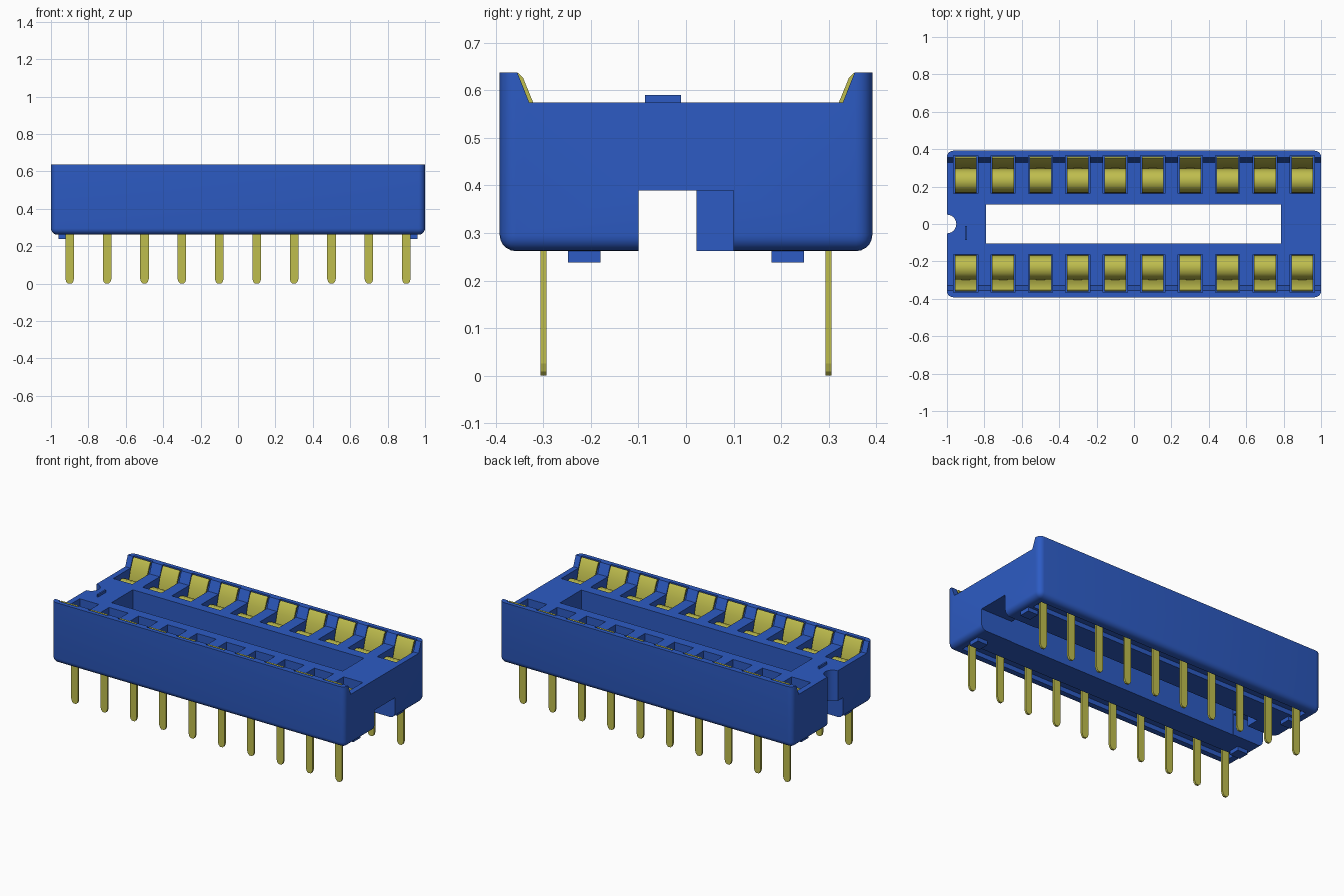
import bpy
import bmesh
from mathutils import Matrix, Vector

if "Cube" in bpy.data.objects:
    bpy.data.objects.remove(bpy.data.objects["Cube"], do_unlink=True)

PIN_X = [-0.9 + 0.2 * i for i in range(10)]
DECK, BASE, LIP = 0.575, 0.262, 0.638
HALF_W = 0.392


def material(name, rgb):
    mat = bpy.data.materials.new(name)
    mat.use_nodes = True
    color = (*rgb, 1.0)
    mat.diffuse_color = color
    mat.node_tree.nodes["Principled BSDF"].inputs["Base Color"].default_value = color
    return mat


blue = material("blue plastic", (0.026, 0.105, 0.55))
gold = material("gold metal", (0.52, 0.51, 0.075))


def add_object(name, bm, mat=None):
    bmesh.ops.recalc_face_normals(bm, faces=bm.faces)
    mesh = bpy.data.meshes.new(name)
    bm.to_mesh(mesh)
    bm.free()
    obj = bpy.data.objects.new(name, mesh)
    bpy.context.collection.objects.link(obj)
    if mat:
        mesh.materials.append(mat)
    return obj


def box(bm, x0, x1, y0, y1, z0, z1):
    size = Vector((x1 - x0, y1 - y0, z1 - z0))
    mid = Vector((x0 + x1, y0 + y1, z0 + z1)) / 2
    bmesh.ops.create_cube(bm, size=1, matrix=Matrix.Translation(mid) @ Matrix.Diagonal(size).to_4x4())


def prism(bm, points, offset):
    """Extrude a closed outline along an offset."""
    face = bm.faces.new([bm.verts.new(p) for p in points])
    ext = bmesh.ops.extrude_face_region(bm, geom=[face])
    bmesh.ops.translate(bm, vec=offset, verts=[g for g in ext["geom"] if isinstance(g, bmesh.types.BMVert)])


def strip(bm, path, x, half):
    """Sheet following a (y, z) path, centred on x."""
    rows = [[bm.verts.new((x + s * half, y, z)) for s in (-1, 1)] for y, z in path]
    for a, b in zip(rows, rows[1:]):
        bm.faces.new((a[0], a[1], b[1], b[0]))


def smooth(obj, angle=0.6):
    bpy.ops.object.select_all(action="DESELECT")
    obj.select_set(True)
    bpy.context.view_layer.objects.active = obj
    bpy.ops.object.shade_smooth_by_angle(angle=angle)


def bake(obj):
    """Replace the mesh with its modified result."""
    deps = bpy.context.evaluated_depsgraph_get()
    mesh = bpy.data.meshes.new_from_object(obj.evaluated_get(deps))
    obj.modifiers.clear()
    obj.data = mesh


def cut(obj, bm):
    cutter = add_object("cutter", bm)
    cutter.hide_render = True
    mod = obj.modifiers.new("cut", "BOOLEAN")
    mod.operation = "DIFFERENCE"
    mod.solver = "EXACT"
    mod.object = cutter
    bake(obj)
    bpy.data.objects.remove(cutter, do_unlink=True)


def cut_box(obj, *extents):
    bm = bmesh.new()
    box(bm, *extents)
    cut(obj, bm)


# Socket body: deck with a raised lip along both long sides
half = [(0.33, DECK), (0.355, LIP), (HALF_W, LIP), (HALF_W, BASE)]
outline = half + [(-y, z) for y, z in reversed(half)]
bm = bmesh.new()
prism(bm, [(-1, y, z) for y, z in outline], (2, 0, 0))
rounded = []
for e in bm.edges:
    a, b = (v.co for v in e.verts)
    outer = abs(a.y) > 0.39 and abs(a.y - b.y) < 0.001
    low = max(a.z, b.z) < BASE + 0.01
    upright = abs(a.z - b.z) > 0.2
    if low or (outer and upright):
        rounded.append(e)
bmesh.ops.bevel(bm, geom=rounded, offset=0.034, segments=5, profile=0.5, affect="EDGES")
body = add_object("socket_body", bm, blue)

# Centre opening and channel under the ends, leaving a key block at one end
cut_box(body, -0.79, 0.786, -0.103, 0.104, 0.1, 0.8)
cut_box(body, -1.1, 1.1, -0.1, 0.022, 0.1, 0.389)
cut_box(body, -0.75, 1.1, -0.05, 0.1, 0.1, 0.389)

# Orientation notch
bm = bmesh.new()
bmesh.ops.create_cone(bm, cap_ends=True, segments=32, radius1=0.05, radius2=0.05, depth=1.2,
                      matrix=Matrix.Translation((-1, 0, 0.5)))
cut(body, bm)

# Contact pockets and shallow underside grooves
bm = bmesh.new()
for side in (-1, 1):
    for x in PIN_X:
        y0, y1 = sorted((side * 0.163, side * 0.367))
        box(bm, x - 0.065, x + 0.065, y0, y1, 0.42, 0.8)
    y0, y1 = sorted((side * 0.265, side * 0.335))
    box(bm, -0.94, 0.94, y0, y1, 0.2, 0.29)
cut(body, bm)
smooth(body)

# Stand-off feet
bm = bmesh.new()
for sx in (-1, 1):
    for sy in (-1, 1):
        x0, x1 = sorted((sx * 0.89, sx * 0.96))
        y0, y1 = sorted((sy * 0.18, sy * 0.248))
        box(bm, x0, x1, y0, y1, 0.238, 0.275)
add_object("standoff_feet", bm, blue)

# Raised ridge marking the first contact
bm = bmesh.new()
box(bm, -0.903, -0.893, -0.086, -0.01, DECK - 0.01, 0.59)
add_object("marker_ridge", bm, blue)

# Spring contacts: an outer leaf against the lip and an arched inner leaf
outer_leaf = [(0.357, 0.634), (0.347, 0.624), (0.325, 0.57), (0.312, 0.52), (0.302, 0.425)]
inner_leaf = [(0.172, 0.425), (0.173, 0.48), (0.183, 0.515), (0.205, 0.537), (0.235, 0.543),
              (0.262, 0.535), (0.282, 0.515), (0.291, 0.48), (0.292, 0.425)]
for side, label in ((-1, "front"), (1, "back")):
    bm = bmesh.new()
    for x in PIN_X:
        for leaf in (outer_leaf, inner_leaf):
            strip(bm, [(side * y, z) for y, z in leaf], x, 0.058)
    contacts = add_object(label + "_contacts", bm, gold)
    mod = contacts.modifiers.new("thickness", "SOLIDIFY")
    mod.thickness = 0.01
    mod.offset = 0
    bake(contacts)
    smooth(contacts, 0.7)

    # Flat pins with narrowed tips
    bm = bmesh.new()
    edge = [(0.023, 0.45), (0.023, 0.025), (0.018, 0.009), (0.009, 0)]
    shape = edge + [(-x, z) for x, z in reversed(edge)]
    for x in PIN_X:
        prism(bm, [(x + dx, side * 0.3 - 0.006, z) for dx, z in shape], (0, 0.012, 0))
    add_object(label + "_pins", bm, gold)
